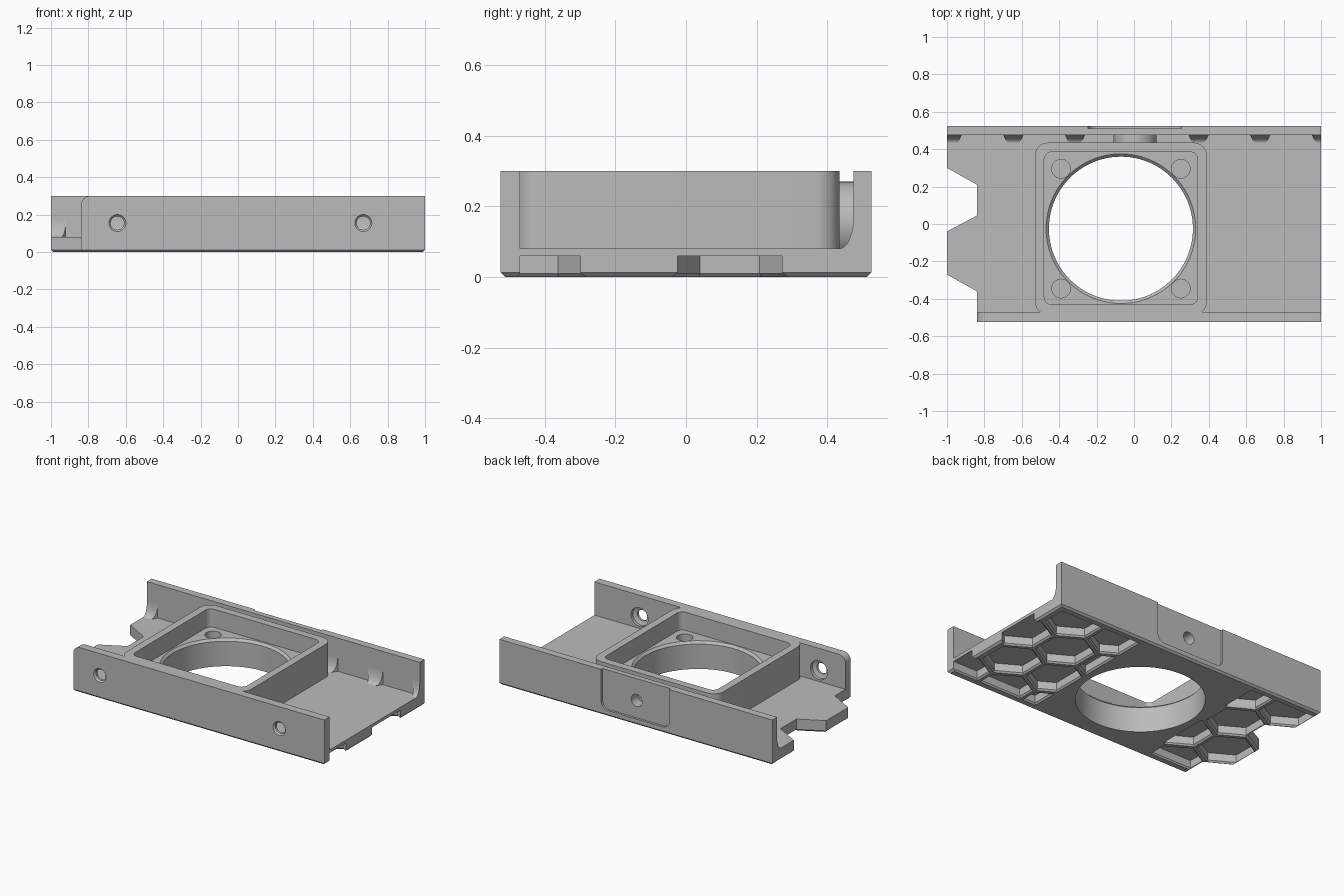
import bpy, bmesh
from math import cos, sin, pi, sqrt

if "Cube" in bpy.data.objects:
    bpy.data.objects.remove(bpy.data.objects["Cube"])

grey = bpy.data.materials.new("plain grey")
grey.use_nodes = True
grey.diffuse_color = (0.5, 0.5, 0.5, 1)
grey.node_tree.nodes["Principled BSDF"].inputs["Base Color"].default_value = (0.5, 0.5, 0.5, 1)
parts = []


def loft(name, rings, bevel_bottom=0):
    """Capped solid through rings of equal point count."""
    bm = bmesh.new()
    loops = [[bm.verts.new(p) for p in ring] for ring in rings]
    n = len(loops[0])
    for a, b in zip(loops, loops[1:]):
        for i in range(n):
            j = (i + 1) % n
            bm.faces.new((a[i], a[j], b[j], b[i]))
    bottom = bm.faces.new(loops[0])
    bm.faces.new(loops[-1])
    bmesh.ops.recalc_face_normals(bm, faces=bm.faces[:])
    if bevel_bottom:
        bmesh.ops.bevel(bm, geom=list(bottom.edges), offset=bevel_bottom, segments=1, affect='EDGES')
    mesh = bpy.data.meshes.new(name)
    bm.to_mesh(mesh)
    bm.free()
    mesh.materials.append(grey)
    obj = bpy.data.objects.new(name, mesh)
    bpy.context.collection.objects.link(obj)
    return obj


def part(*args, **kw):
    obj = loft(*args, **kw)
    parts.append(obj)
    return obj


def flat(pts, z):
    return [(x, y, z) for x, y in pts]


def upright(pts, y):
    return [(x, y, z) for x, z in pts]


def circle(cx, cy, r, n=48):
    return [(cx + r * cos(2 * pi * i / n), cy + r * sin(2 * pi * i / n)) for i in range(n)]


def rounded(x0, x1, y0, y1, radii, seg=8):
    """Rounded rectangle; radii run lower left, lower right, upper right, upper left."""
    corners = [(x0, y0, 1, 1), (x1, y0, -1, 1), (x1, y1, -1, -1), (x0, y1, 1, -1)]
    pts = []
    for k, ((x, y, sx, sy), r) in enumerate(zip(corners, radii)):
        if not r:
            pts.append((x, y))
            continue
        for i in range(seg + 1):
            a = pi + pi / 2 * (k + i / seg)
            pts.append((x + sx * r + r * cos(a), y + sy * r + r * sin(a)))
    return pts


def cut(cutter, *targets):
    for target in targets:
        mod = target.modifiers.new("cut", 'BOOLEAN')
        mod.operation = 'DIFFERENCE'
        mod.solver = 'EXACT'
        mod.object = cutter
        bpy.context.view_layer.objects.active = target
        bpy.ops.object.modifier_apply(modifier=mod.name)
    bpy.data.objects.remove(cutter)


def clip(poly, axis, limit, sign):
    """Keep the side of a convex polygon where sign * (coordinate - limit) > 0."""
    out = []
    for p, q in zip(poly, poly[1:] + poly[:1]):
        dp, dq = sign * (p[axis] - limit), sign * (q[axis] - limit)
        if dp > 0:
            out.append(p)
        if dp * dq < 0:
            t = dp / (dp - dq)
            out.append(tuple(a + t * (b - a) for a, b in zip(p, q)))
    return out


# Base plate with toothed end
half_y, floor_z, top_z = 0.525, 0.08, 0.3
outline = [(1, -half_y), (1, half_y), (-1, half_y), (-1, 0.3), (-0.84, 0.21), (-0.84, 0.045),
           (-1, -0.04), (-1, -0.27), (-0.84, -0.36), (-0.84, -half_y)]
plate = part("base_plate", [flat(outline, 0), flat(outline, floor_z)], bevel_bottom=0.012)

# Side walls
profile = rounded(-0.84, 1, floor_z, top_z, (0, 0, 0, 0.05))
front = part("front_wall", [upright(profile, -half_y), upright(profile, -0.47)])
profile = rounded(-1, 1, floor_z, top_z, (0, 0, 0, 0))
back = part("back_wall", [upright(profile, 0.475), upright(profile, half_y)])

# Square frame
outer = rounded(-0.53, 0.39, -0.485, 0.435, [0.07] * 4)
inner = rounded(-0.48, 0.34, -0.43, 0.385, [0.04] * 4)
frame = part("square_frame", [flat(outer, floor_z), flat(outer, top_z)])
seat_z = 0.18
cut(loft("frame_cutter", [flat(inner, seat_z), flat(inner, 0.4)]), frame)

# Large round opening
cx, cy = -0.07, -0.025
steps = [(0.385, -0.1), (0.385, 0.165), (0.4, seat_z), (0.4, 0.25)]
cut(loft("opening_cutter", [flat(circle(cx, cy, r, 96), z) for r, z in steps]), plate, frame)

# Blind corner holes in the frame seat
for sx in (-1, 1):
    for sy in (-1, 1):
        hole = circle(cx + 0.32 * sx, cy + 0.32 * sy, 0.05, 32)
        cut(loft("corner_cutter", [flat(hole, 0.1), flat(hole, 0.25)]), frame)

# Honeycomb pockets in the underside
pitch, side = 0.33, 0.168
row_step = pitch * sqrt(3) / 2


def pocket(poly):
    mx = sum(p[0] for p in poly) / len(poly)
    my = sum(p[1] for p in poly) / len(poly)
    wx = max(abs(p[0] - mx) for p in poly)
    wy = max(abs(p[1] - my) for p in poly)

    def grow(d):
        return [(mx + (x - mx) * (1 + d / wx), my + (y - my) * (1 + d / wy)) for x, y in poly]
    cut(loft("pocket_cutter", [flat(grow(0.02), -0.01), flat(poly, 0.01), flat(poly, 0.06)]), plate)


for row in range(4):
    y = 0.41 - row * row_step
    for col in range(-6, 1):
        x = 0.8 + pitch * col + (pitch / 2 if row % 2 else 0)
        if x < -0.95:
            continue
        hexagon = [(x + side * sin(pi / 3 * i), y + side * cos(pi / 3 * i)) for i in range(6)]
        hexagon = clip(clip(hexagon, 1, 0.47, -1), 1, -0.47, 1)
        for limit, sign in ((0.37, 1), (-0.51, -1)):
            piece = clip(hexagon, 0, limit, sign)
            if len(piece) > 2 and max(p[0] for p in piece) - min(p[0] for p in piece) > 0.03:
                pocket(piece)

# Screw holes through the front wall, counterbored inside
hole_z = 0.155
for x in (-0.645, 0.67):
    steps = [(0.05, -0.53), (0.036, -0.515), (0.036, -0.5), (0.062, -0.49), (0.062, -0.45)]
    cut(loft("screw_cutter", [upright(circle(x, hole_z, r, 32), y) for r, y in steps]), front)

# Boss, shallow recess and hole at the middle of the back wall
boss = part("back_boss", [upright(circle(0.005, hole_z, 0.115), y) for y in (0.43, 0.48)])
recess = rounded(-0.245, 0.255, 0.04, 0.4, (0.05, 0.05, 0, 0))
cut(loft("recess_cutter", [upright(recess, 0.51), upright(recess, 0.6)]), back, plate)
hole = circle(0.005, hole_z, 0.04, 32)
cut(loft("back_hole_cutter", [upright(hole, 0.44), upright(hole, 0.6)]), back, boss)

# Small curved gussets along the back wall
curve = [(0.48, floor_z), (0.48, 0.17)]
for i in range(7):
    a = pi / 2 * i / 6
    curve.append((0.435 + 0.04 * cos(a), 0.17 - 0.09 * sin(a)))
for k in (-3, -2, -1, 1, 2, 3):
    x = 0.015 + pitch * k
    rings = [[(max(-1, min(1, x + s * (0.03 + 0.6 * (y - 0.435)))), y, z) for y, z in curve]
             for s in (-1, 1)]
    part("wall_gusset", rings)

# Smooth curves, sharp edges
bpy.ops.object.select_all(action='DESELECT')
for obj in parts:
    obj.select_set(True)
bpy.context.view_layer.objects.active = plate
bpy.ops.object.shade_smooth_by_angle(angle=pi / 6)
